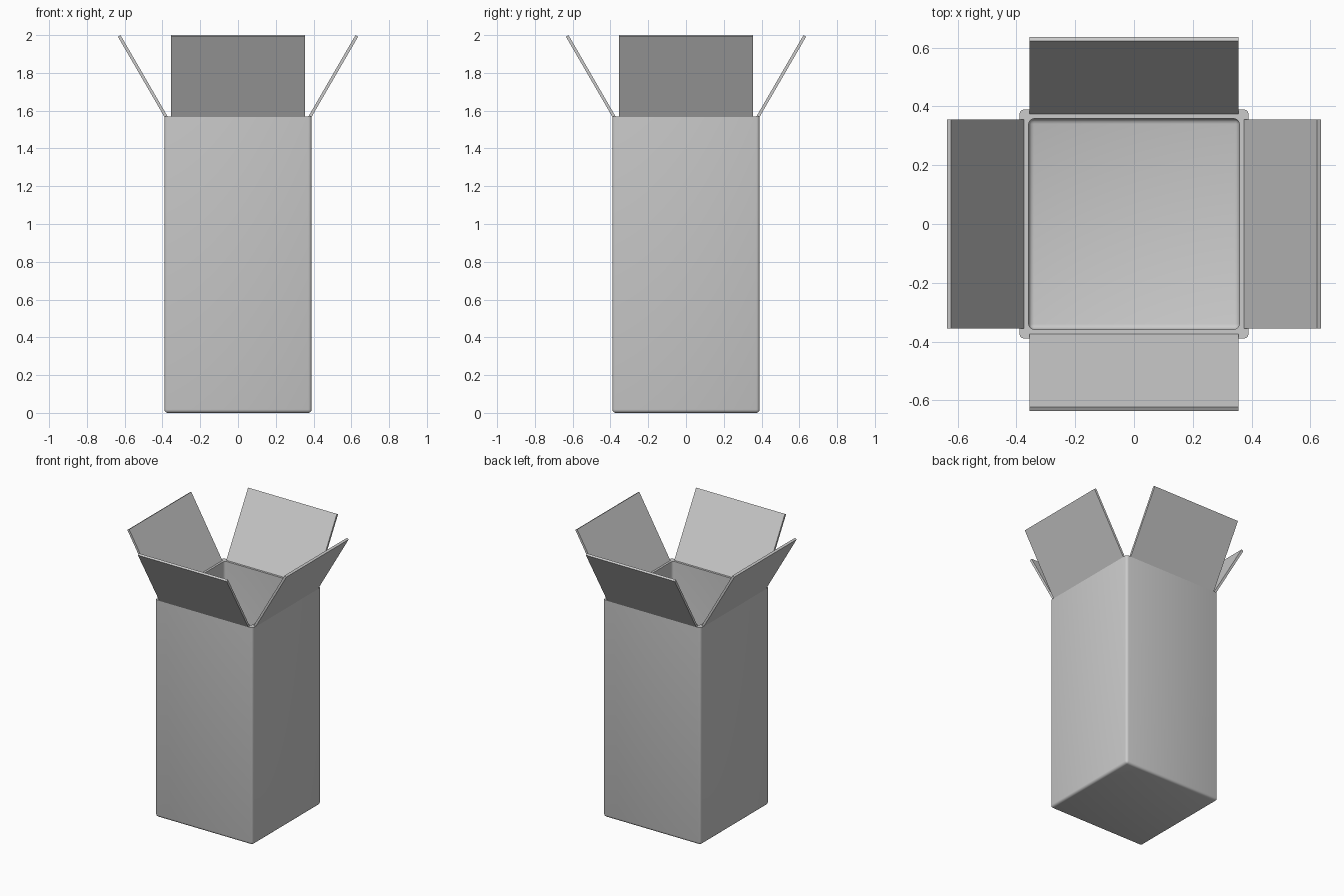
import bpy, bmesh, math
from mathutils import Matrix, Vector

if "Cube" in bpy.data.objects:
    bpy.data.objects.remove(bpy.data.objects["Cube"])

HALF, TOP, WALL = 0.39, 1.57, 0.045


def finish(name, bm):
    bmesh.ops.recalc_face_normals(bm, faces=bm.faces)
    me = bpy.data.meshes.new(name)
    bm.to_mesh(me)
    bm.free()
    ob = bpy.data.objects.new(name, me)
    bpy.context.collection.objects.link(ob)
    bpy.ops.object.select_all(action='DESELECT')
    ob.select_set(True)
    bpy.context.view_layer.objects.active = ob
    bpy.ops.object.shade_smooth_by_angle(angle=math.radians(35))
    return ob


# Box body: hollowed cube, rounded everywhere except around the top rim
bm = bmesh.new()
bmesh.ops.create_cube(bm, size=1)
bmesh.ops.scale(bm, vec=(2 * HALF, 2 * HALF, TOP), verts=bm.verts)
bmesh.ops.translate(bm, vec=(0, 0, TOP / 2), verts=bm.verts)
top = max(bm.faces, key=lambda f: f.calc_center_median().z)
bmesh.ops.inset_region(bm, faces=[top], thickness=WALL)
res = bmesh.ops.extrude_discrete_faces(bm, faces=[top])
for v in res['faces'][0].verts:
    v.co.z = WALL
rounded = [e for e in bm.edges if min(v.co.z for v in e.verts) < TOP - 0.01]
bmesh.ops.bevel(bm, geom=rounded, offset=0.018, segments=3, profile=0.5, affect='EDGES')
finish("box_body", bm)

# Four flaps hinged on the rim, leaning outward 30 degrees
profile = [(0.371, TOP - 0.004), (0.389, TOP - 0.004), (0.636, 1.992), (0.622, 2.0)]
for i, side in enumerate(("right", "back", "left", "front")):
    bm = bmesh.new()
    face = bm.faces.new([bm.verts.new((x, -0.355, z)) for x, z in profile])
    ext = bmesh.ops.extrude_face_region(bm, geom=[face])
    moved = [g for g in ext['geom'] if isinstance(g, bmesh.types.BMVert)]
    bmesh.ops.translate(bm, vec=Vector((0, 0.71, 0)), verts=moved)
    bmesh.ops.transform(bm, matrix=Matrix.Rotation(i * math.pi / 2, 4, 'Z'), verts=bm.verts)
    finish(side + "_flap", bm)
